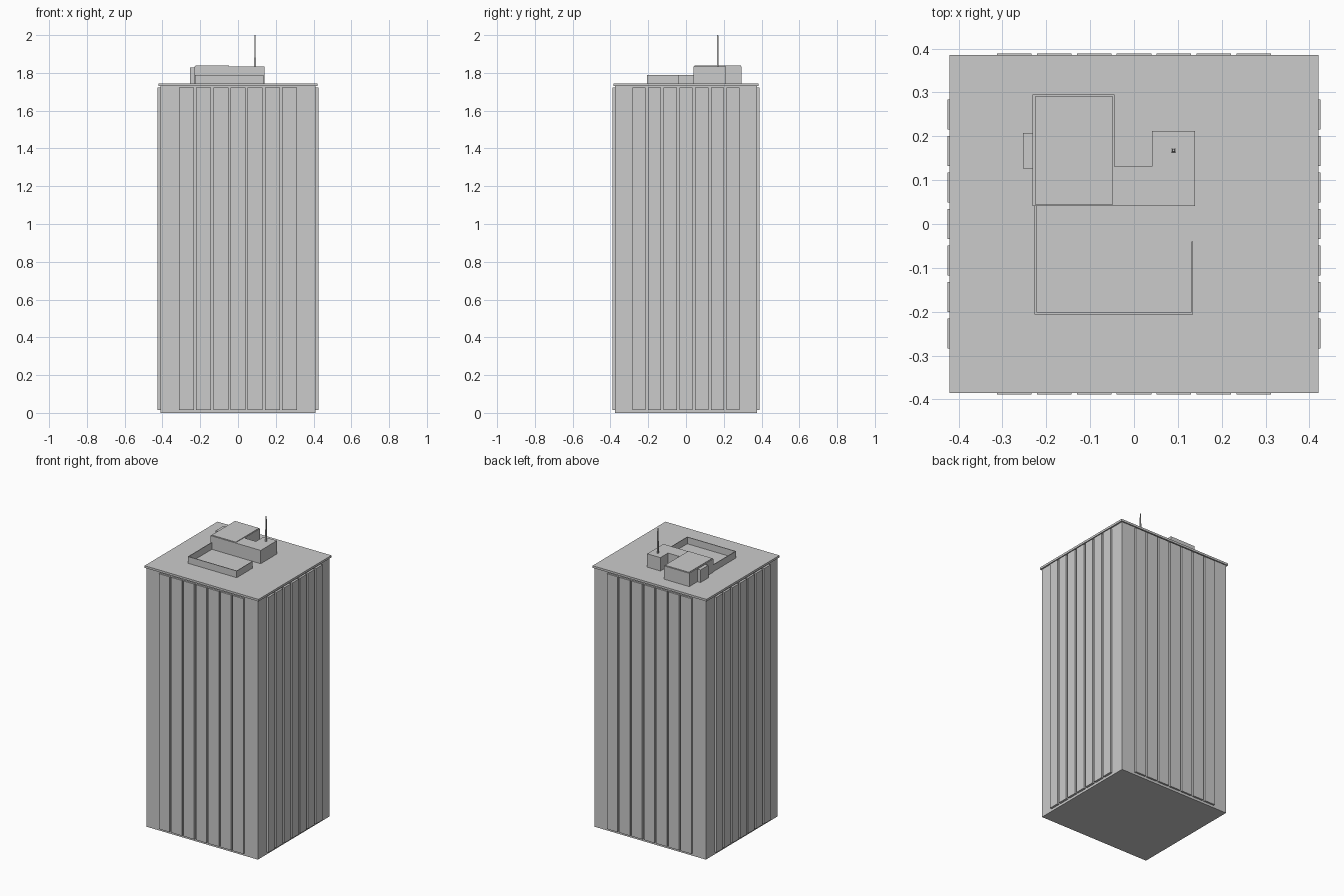
import bpy, bmesh
from mathutils import Vector

if "Cube" in bpy.data.objects:
    bpy.data.objects.remove(bpy.data.objects["Cube"])


def prism(bm, pts, z0, z1, top_scale=1.0):
    """Extrude a closed outline upward; top_scale tapers the top about its centre."""
    c = Vector((sum(p[0] for p in pts), sum(p[1] for p in pts))) / len(pts)
    low = [bm.verts.new((x, y, z0)) for x, y in pts]
    high = [bm.verts.new((*(c + (Vector(p) - c) * top_scale), z1)) for p in pts]
    bm.faces.new(low[::-1])
    bm.faces.new(high)
    n = len(pts)
    for i in range(n):
        j = (i + 1) % n
        bm.faces.new((low[i], low[j], high[j], high[i]))


def rect(x0, x1, y0, y1):
    return [(x0, y0), (x1, y0), (x1, y1), (x0, y1)]


def make(name, *prisms):
    bm = bmesh.new()
    for p in prisms:
        prism(bm, *p)
    bmesh.ops.recalc_face_normals(bm, faces=bm.faces)
    me = bpy.data.meshes.new(name)
    bm.to_mesh(me)
    bm.free()
    ob = bpy.data.objects.new(name, me)
    bpy.context.collection.objects.link(ob)
    return ob


ROOF = 1.745

# Tower core and overhanging roof slab
make("tower_body", (rect(-0.411, 0.411, -0.377, 0.377), 0, 1.735))
make("roof_slab", (rect(-0.421, 0.421, -0.385, 0.385), 1.731, ROOF))

# Seven tall facade panels per side
P0, P1 = 0.016, 1.722
panels_y, panels_x = [], []
for i in range(-3, 4):
    for s in (-1, 1):
        cx, cy = i * 0.091, i * 0.0833
        ys = sorted((s * 0.37, s * 0.389))
        xs = sorted((s * 0.404, s * 0.4255))
        panels_y.append((rect(cx - 0.0395, cx + 0.0395, *ys), P0, P1))
        panels_x.append((rect(*xs, cy - 0.0345, cy + 0.0345), P0, P1))
make("front_back_panels", *panels_y)
make("side_panels", *panels_x)

# Rooftop plant house: stepped outline, inset cap and side duct
make("plant_house", ([(-0.231, 0.041), (0.139, 0.041), (0.139, 0.212), (0.041, 0.212),
                      (0.041, 0.131), (-0.044, 0.131), (-0.044, 0.295), (-0.231, 0.295)],
                     ROOF, 1.834))
make("plant_house_cap", (rect(-0.226, -0.048, 0.045, 0.291), 1.83, 1.838))
make("side_duct", (rect(-0.253, -0.229, 0.126, 0.208), ROOF, 1.829))

# Thin screen wall around the roof terrace
make("screen_wall", ([(-0.227, 0.042), (-0.227, -0.206), (0.135, -0.206), (0.135, -0.04),
                      (0.131, -0.04), (0.131, -0.201), (-0.222, -0.201), (-0.222, 0.042)],
                     ROOF, 1.79))

# Antenna mast
make("antenna_mast", (rect(0.0855, 0.0945, 0.1635, 0.1725), 1.832, 2.0, 0.6))
